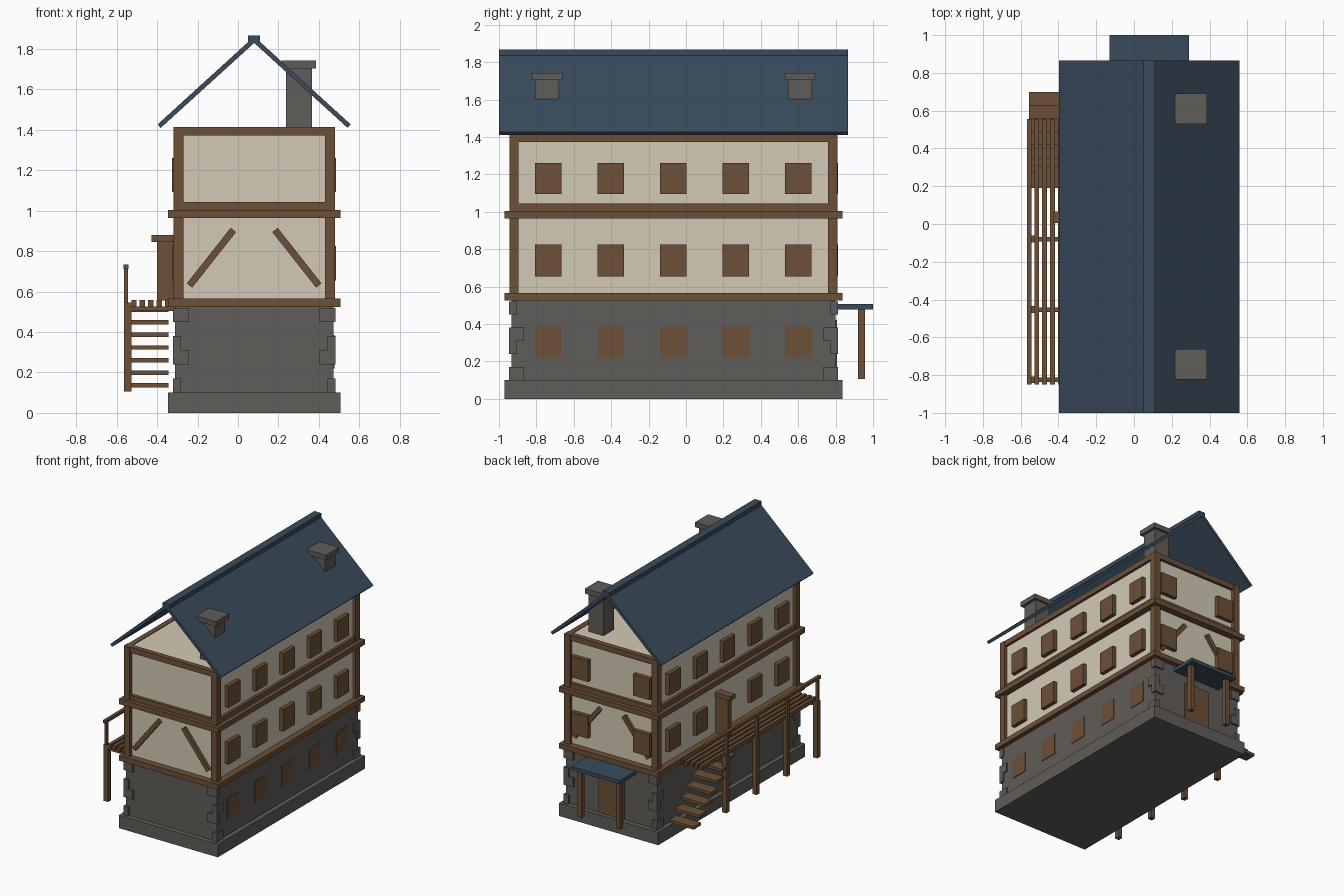
import bpy, bmesh, math
from mathutils import Matrix, Vector

if "Cube" in bpy.data.objects:
    bpy.data.objects.remove(bpy.data.objects["Cube"])


def mat(name, r, g, b):
    m = bpy.data.materials.new(name)
    m.diffuse_color = (r, g, b, 1)
    m.use_nodes = True
    m.node_tree.nodes["Principled BSDF"].inputs["Base Color"].default_value = m.diffuse_color
    return m


STONE = mat("grey stone", .118, .110, .098)
WOOD = mat("brown wood", .150, .080, .039)
PLASTER = mat("cream plaster", .65, .585, .465)
SLATE = mat("blue slate", .042, .070, .105)


def boxes(name, material, items):
    """One object from boxes given as (x0, x1, y0, y1, z0, z1)."""
    bm = bmesh.new()
    for x0, x1, y0, y1, z0, z1 in items:
        m = Matrix.Translation(((x0 + x1) / 2, (y0 + y1) / 2, (z0 + z1) / 2))
        bmesh.ops.create_cube(bm, size=1, matrix=m @ Matrix.Diagonal((x1 - x0, y1 - y0, z1 - z0, 1)))
    return finish(name, material, bm)


def finish(name, material, bm):
    me = bpy.data.meshes.new(name)
    bm.to_mesh(me)
    bm.free()
    me.materials.append(material)
    ob = bpy.data.objects.new(name, me)
    bpy.context.collection.objects.link(ob)
    return ob


CX, CY = .08, -.067  # centre of the house body

# Stone ground floor
boxes("plinth", STONE, [(-.346, .506, -.97, .836, 0, .1)])
boxes("stone_floor", STONE, [(-.312, .472, -.932, .798, .1, .53)])
quoins = []
for sx in (-1, 1):
    for sy in (-1, 1):
        for i, (lx, ly) in {5: (.08, .04), 3: (.04, .08), 2: (.08, .04), 0: (.04, .08)}.items():
            xa, ya = CX + sx * .402, CY + sy * .88
            xb, yb = xa - sx * lx, ya - sy * ly
            z = .1 + .07 * i
            quoins.append((min(xa, xb), max(xa, xb), min(ya, yb), max(ya, yb), z, z + .07))
boxes("corner_stones", STONE, quoins)

# Plastered upper floors
boxes("plaster_walls", PLASTER, [(-.295, .455, -.917, .783, .53, 1.41)])

# Timber frame: belts, corner posts, rails
boxes("timber_belts", WOOD, [(-.346, .506, -.97, .836, z, z + .04) for z in (.525, .964)])
posts = []
for x in (-.32, .43):
    for y in (-.945, .76):
        posts.append((x, x + .05, y, y + .05, .56, 1.415))
boxes("corner_posts", WOOD, posts)
rails = []
for z0, z1 in ((1.0, 1.043), (1.372, 1.415)):
    for y in (-.94, .765):
        rails.append((-.29, .45, y, y + .04, z0, z1))
    for x in (-.315, .435):
        rails.append((x, x + .04, -.91, .78, z0, z1))
boxes("wall_rails", WOOD, rails)

# Diagonal braces on both end walls
bm = bmesh.new()
for s in (-1, 1):
    a, b = Vector((CX + s * .32, 0, .63)), Vector((CX + s * .103, 0, .905))
    d = b - a
    ang = math.atan2(d.x, d.z)
    for y in (-.92, .786):
        m = Matrix.Translation((a + b) / 2 + Vector((0, y, 0))) @ Matrix.Rotation(ang, 4, 'Y')
        bmesh.ops.create_cube(bm, size=1, matrix=m @ Matrix.Diagonal((.034, .04, d.length, 1)))
finish("braces", WOOD, bm)

# Windows
ROWS = [-.737, -.402, -.067, .267, .60]
wins = []
for z0, z1 in ((.654, .826), (1.094, 1.26)):
    for y in ROWS:
        wins.append((.44, .486, y - .071, y + .071, z0, z1))
        if not (z0 < 1 and y == ROWS[2]):
            wins.append((-.326, -.28, y - .071, y + .071, z0, z1))
    for s in (-1, 1):
        x = CX + s * .265
        wins.append((x - .071, x + .071, .77, .814, z0, z1))
boxes("upper_windows", WOOD, wins)
boxes("ground_windows", WOOD, [(.47, .477, y - .071, y + .071, .22, .386) for y in ROWS])

# Roof: two open slabs and a ridge cap
bm = bmesh.new()
for s in (-1, 1):
    prof = [(0, 1.862), (s * .478, 1.427), (s * .462, 1.41), (0, 1.83)]
    vs = [bm.verts.new((CX + x, -1, z)) for x, z in prof]
    f = bm.faces.new(vs)
    ext = bmesh.ops.extrude_face_region(bm, geom=[f])["geom"]
    bmesh.ops.translate(bm, verts=[v for v in ext if isinstance(v, bmesh.types.BMVert)], vec=(0, 1.866, 0))
bmesh.ops.recalc_face_normals(bm, faces=bm.faces)
finish("roof", SLATE, bm)
boxes("ridge_cap", SLATE, [(.05, .11, -1, .866, 1.836, 1.868)])

# Chimneys
ch = []
for y in (-.742, .61):
    ch += [(.237, .365, y - .064, y + .064, 1.40, 1.71), (.218, .386, y - .081, y + .081, 1.705, 1.743)]
boxes("chimneys", STONE, ch)

# Balcony along the left side
boxes("balcony_slats", WOOD, [(x - .013, x + .013, -.85, .557, .526, .558)
                              for x in (-.515, -.474, -.432, -.39, -.348)])
PY = [-.825, -.453, -.08, .292]
boxes("balcony_posts", WOOD, [(-.564, -.528, y - .018, y + .018, .105, .545) for y in PY])
boxes("balcony_beams", WOOD, [(-.53, -.31, y - .012, y + .012, .505, .527) for y in PY])
boxes("railing_posts", WOOD, [(-.564, -.544, y - .01, y + .01, .54, .72) for y in PY])
boxes("handrail", WOOD, [(-.566, -.542, -.85, .557, .712, .735)])

# Open steps up to the balcony
boxes("steps", WOOD, [(-.556, -.345, .61 - .07 * i, .70 - .07 * i, .125 + .0625 * i, .147 + .0625 * i)
                      for i in range(7)])

# Balcony door leaf with cap
boxes("balcony_door", WOOD, [(-.40, -.28, .012, .058, .555, .85), (-.427, -.28, .004, .066, .846, .88)])

# Rear entrance with canopy
boxes("rear_door", WOOD, [(-.03, .19, .79, .806, .1, .42)])
boxes("canopy", SLATE, [(-.13, .29, .79, 1.0, .478, .506)])
boxes("canopy_posts", WOOD, [(x - .018, x + .018, .92, .956, .105, .48) for x in (-.085, .245)])
